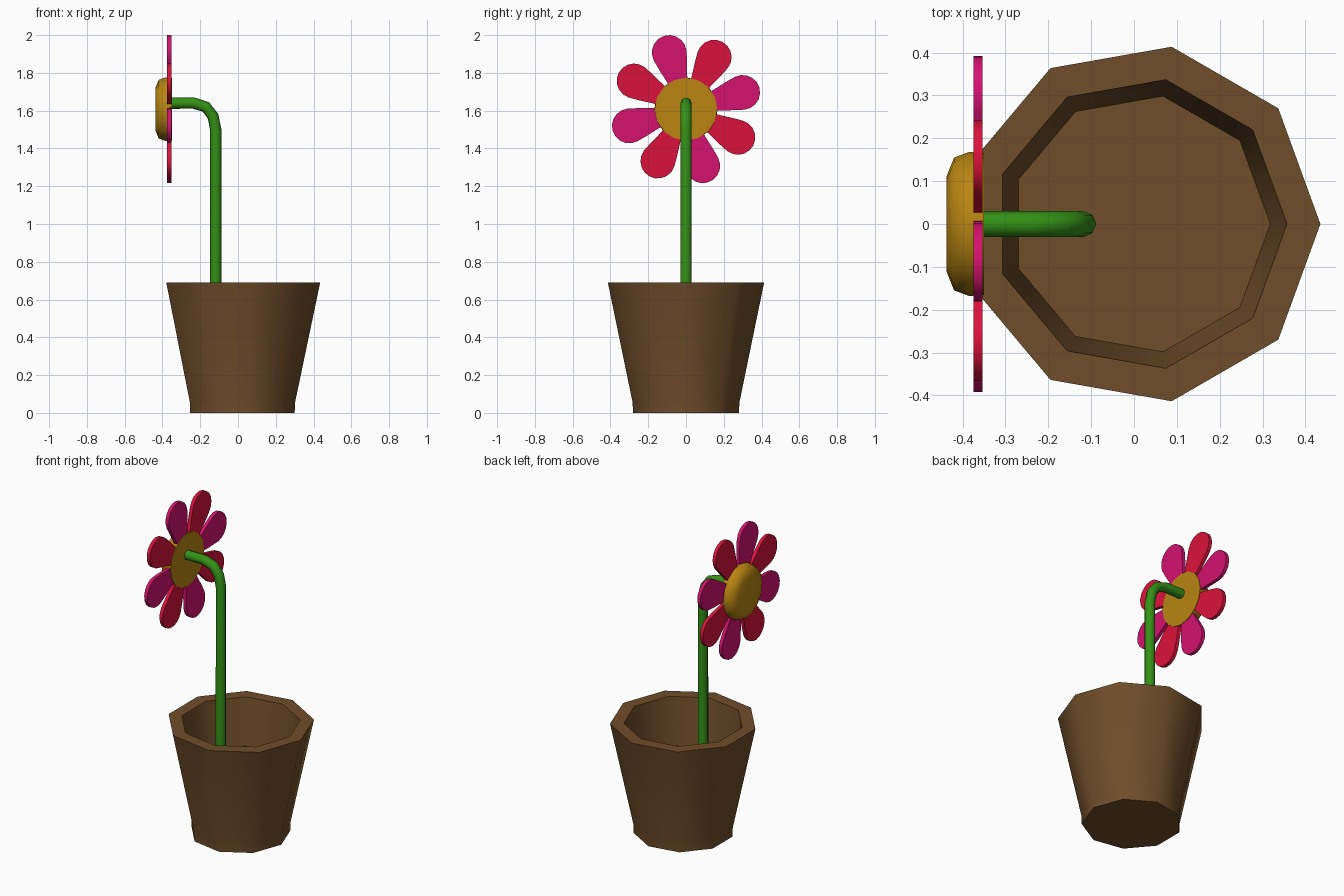
import bpy, bmesh
from math import sin, cos, pi, tau, radians
from mathutils import Matrix, Vector

cube = bpy.data.objects.get("Cube")
if cube:
    bpy.data.objects.remove(cube)


def material(name, rgb):
    m = bpy.data.materials.new(name)
    m.use_nodes = True
    m.diffuse_color = (*rgb, 1)
    m.node_tree.nodes["Principled BSDF"].inputs["Base Color"].default_value = (*rgb, 1)
    return m


brown = material("pot brown", (0.16, 0.074, 0.023))
green = material("stem green", (0.034, 0.285, 0.008))
yellow = material("pollen yellow", (0.48, 0.235, 0.006))
magenta = material("petal magenta", (0.66, 0.006, 0.16))
crimson = material("petal crimson", (0.7, 0.006, 0.045))


def finish(name, mesh, mat):
    """Link a mesh as an object, colour it and smooth its shallow edges."""
    mesh.materials.clear()
    mesh.materials.append(mat)
    obj = bpy.data.objects.new(name, mesh)
    bpy.context.collection.objects.link(obj)
    bpy.ops.object.select_all(action="DESELECT")
    obj.select_set(True)
    bpy.context.view_layer.objects.active = obj
    bpy.ops.object.shade_smooth_by_angle(angle=radians(50))
    return obj


def from_bmesh(name, bm, mat, matrix):
    bmesh.ops.recalc_face_normals(bm, faces=bm.faces)
    bm.transform(matrix)
    mesh = bpy.data.meshes.new(name)
    bm.to_mesh(mesh)
    bm.free()
    return finish(name, mesh, mat)


def lathe(name, profile, sides, mat, matrix):
    """Turn (radius, height) points round z and cap both ends."""
    bm = bmesh.new()
    rings = [[bm.verts.new((r * cos(tau * i / sides), r * sin(tau * i / sides), z))
              for i in range(sides)] for r, z in profile]
    for a, b in zip(rings, rings[1:]):
        for i in range(sides):
            j = (i + 1) % sides
            bm.faces.new((a[i], a[j], b[j], b[i]))
    bm.faces.new(rings[0])
    bm.faces.new(rings[-1])
    return from_bmesh(name, bm, mat, matrix)


# Nine-sided pot with a hollow top and a straight foot
lathe("pot", [(0.303, 0.40), (0.342, 0.69), (0.42, 0.69), (0.287, 0.055), (0.285, 0)],
      9, brown, Matrix.Translation((0.015, 0, 0)))

# Bent stem, swept along a path
curve = bpy.data.curves.new("stem_path", "CURVE")
curve.dimensions = "3D"
curve.bevel_depth = 0.03
curve.bevel_resolution = 2
curve.use_fill_caps = True
path = [(-0.118, 0.39), (-0.118, 1.50), (-0.132, 1.57), (-0.17, 1.62),
        (-0.235, 1.64), (-0.36, 1.64)]
spline = curve.splines.new("POLY")
spline.points.add(len(path) - 1)
for point, (x, z) in zip(spline.points, path):
    point.co = (x, 0, z, 1)
helper = bpy.data.objects.new("stem_path", curve)
bpy.context.collection.objects.link(helper)
bpy.context.view_layer.update()
stem_mesh = bpy.data.meshes.new_from_object(
    helper.evaluated_get(bpy.context.evaluated_depsgraph_get()))
bpy.data.objects.remove(helper)
finish("stem", stem_mesh, green)

# Domed flower centre facing -x
head = Vector((-0.35, 0, 1.608))
lathe("flower_centre", [(0.166, 0), (0.168, 0.035), (0.155, 0.07), (0.11, 0.088)],
      16, yellow, Matrix.Translation(head) @ Matrix.Rotation(-pi / 2, 4, "Y"))

# Eight flat petals with round tips, alternating in colour
side = [(0.10, 0.042), (0.17, 0.057), (0.24, 0.077)]
tip = [(0.313 + 0.092 * cos(a), 0.092 * sin(a))
       for a in (radians(100 - 20 * i) for i in range(11))]
outline = side + tip + [(u, -v) for u, v in reversed(side)]
for k in range(8):
    bm = bmesh.new()
    face = bm.faces.new([bm.verts.new((-0.025, u, v)) for u, v in outline])
    extruded = bmesh.ops.extrude_face_region(bm, geom=[face])["geom"]
    bmesh.ops.translate(bm, vec=(0.022, 0, 0),
                        verts=[g for g in extruded if isinstance(g, bmesh.types.BMVert)])
    turn = Matrix.Rotation(radians(16.5 + 45 * k), 4, "X")
    from_bmesh(f"petal_{k + 1}", bm, crimson if k % 2 else magenta,
               Matrix.Translation(head) @ turn)
